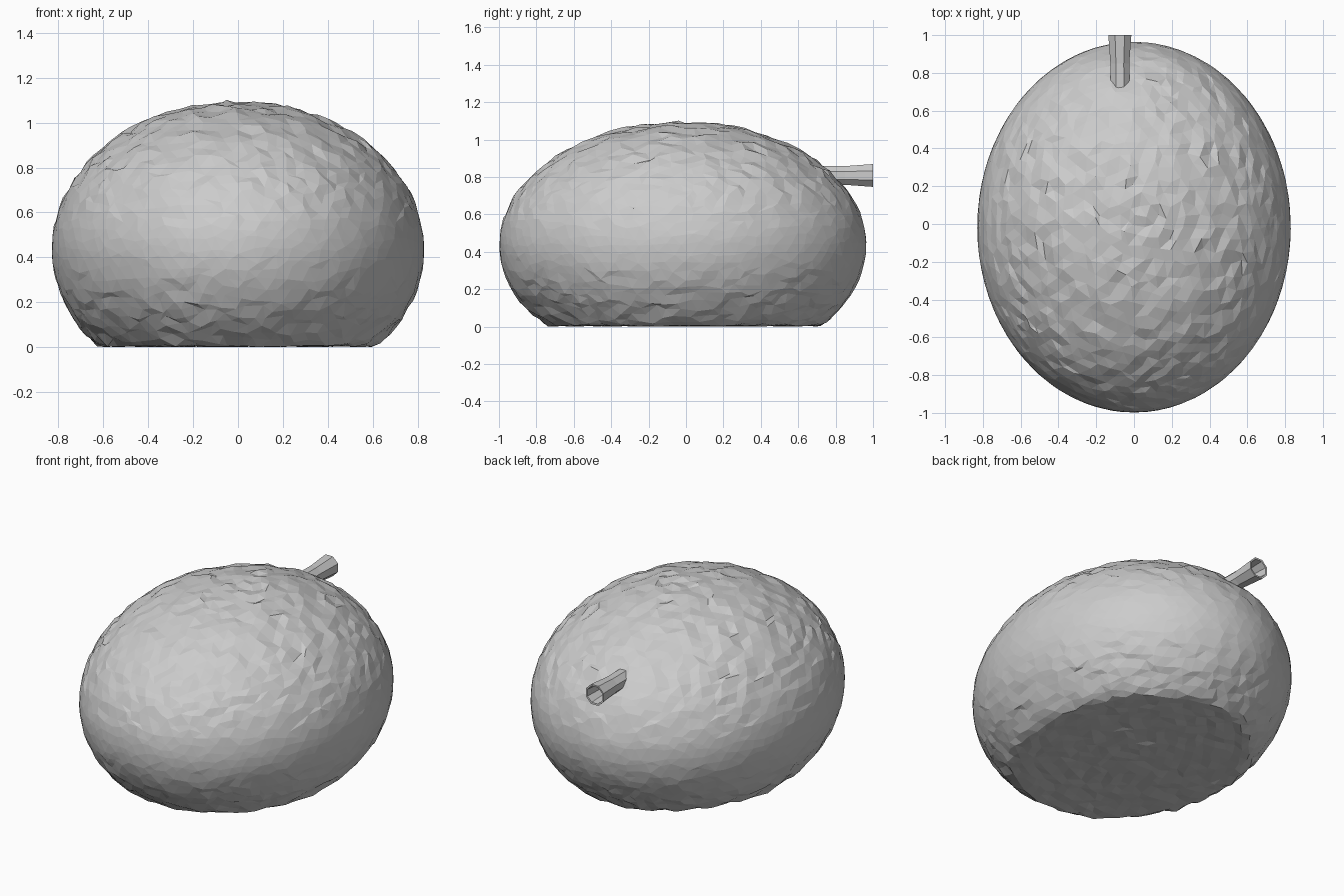
import bpy, bmesh, random, math
from mathutils import Vector

if "Cube" in bpy.data.objects:
    bpy.data.objects.remove(bpy.data.objects["Cube"])

random.seed(4)
CENTRE = Vector((0, -0.017, 0.44))
RADII = Vector((0.83, 0.981, 0.655))


def add_object(name, bm):
    bmesh.ops.recalc_face_normals(bm, faces=bm.faces)
    mesh = bpy.data.meshes.new(name)
    bm.to_mesh(mesh)
    bm.free()
    ob = bpy.data.objects.new(name, mesh)
    bpy.context.collection.objects.link(ob)
    return ob


# body: flat-bottomed ellipsoid with a chipped, rough top and underside
bm = bmesh.new()
bmesh.ops.create_icosphere(bm, subdivisions=5, radius=1)
for v in bm.verts:
    # shuffle points along the surface for irregular facets
    slide = Vector([random.uniform(-0.018, 0.018) for _ in range(3)])
    n = (v.co + slide).normalized()
    p = CENTRE + Vector([n[i] * RADII[i] for i in range(3)])
    # vertical roughness, only visible where the surface faces up or down
    p.z += random.uniform(-0.015, 0.008)
    if p.z < 0.008:
        p.z = random.uniform(0.0, 0.01)
    v.co = p
add_object("body", bm)

# stem: short eight-sided stalk, slightly flared, with a hollow end
bm = bmesh.new()
SIDES = 8
profile = [(0.62, 0.056), (0.85, 0.054), (1.0, 0.066), (0.999, 0.055), (0.86, 0.044)]
rings = []
for y, r in profile:
    ring = []
    for k in range(SIDES):
        a = 2 * math.pi * (k + 0.5) / SIDES
        ring.append(bm.verts.new((-0.075 + r * math.cos(a), y, 0.808 + r * math.sin(a))))
    rings.append(ring)
for lo, hi in zip(rings, rings[1:]):
    for k in range(SIDES):
        j = (k + 1) % SIDES
        bm.faces.new((lo[k], lo[j], hi[j], hi[k]))
bm.faces.new(rings[0])
bm.faces.new(rings[-1])
add_object("stem", bm)
